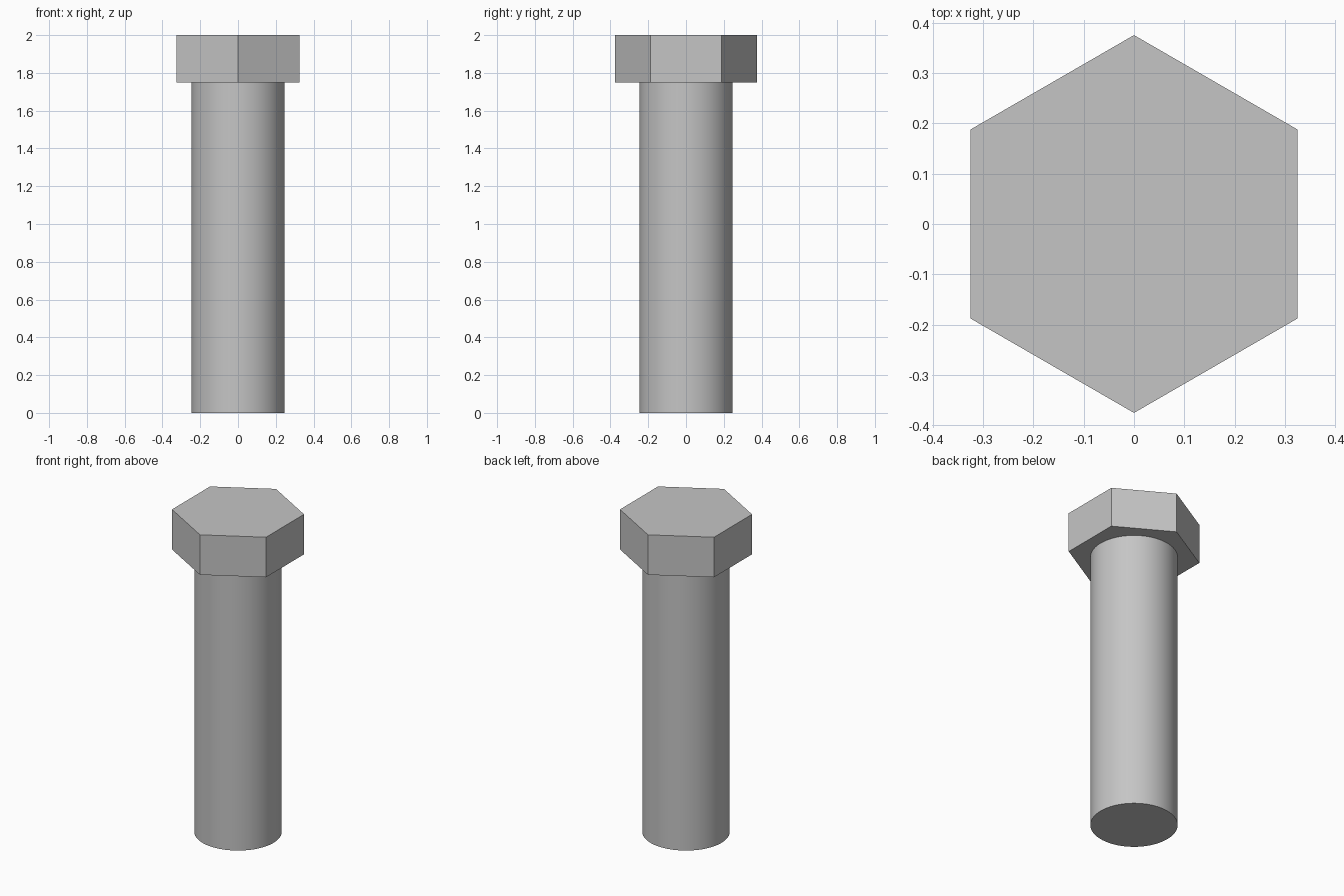
import bpy
import math

default_cube = bpy.data.objects.get("Cube")
if default_cube:
    bpy.data.objects.remove(default_cube, do_unlink=True)

# Single plain metal colour
steel = bpy.data.materials.new("steel_grey")
colour = (0.56, 0.56, 0.56, 1.0)
steel.use_nodes = True
steel.diffuse_color = colour
steel.node_tree.nodes["Principled BSDF"].inputs["Base Color"].default_value = colour

TOP = 2.0
HEAD_BASE = 1.75


def add_prism(name, sides, radius, bottom, top):
    """Upright capped prism between two heights."""
    bpy.ops.mesh.primitive_cylinder_add(
        vertices=sides, radius=radius, depth=top - bottom,
        location=(0, 0, (bottom + top) / 2))
    part = bpy.context.object
    part.name = name
    part.data.name = name
    part.data.materials.append(steel)
    return part


# Hexagonal head, corners pointing front and back
add_prism("hex_head", 6, 0.375, HEAD_BASE, TOP)

# Smooth round shank with sharp end rims
add_prism("shank", 64, 0.247, 0.0, HEAD_BASE)
bpy.ops.object.shade_smooth_by_angle(angle=math.radians(30))
